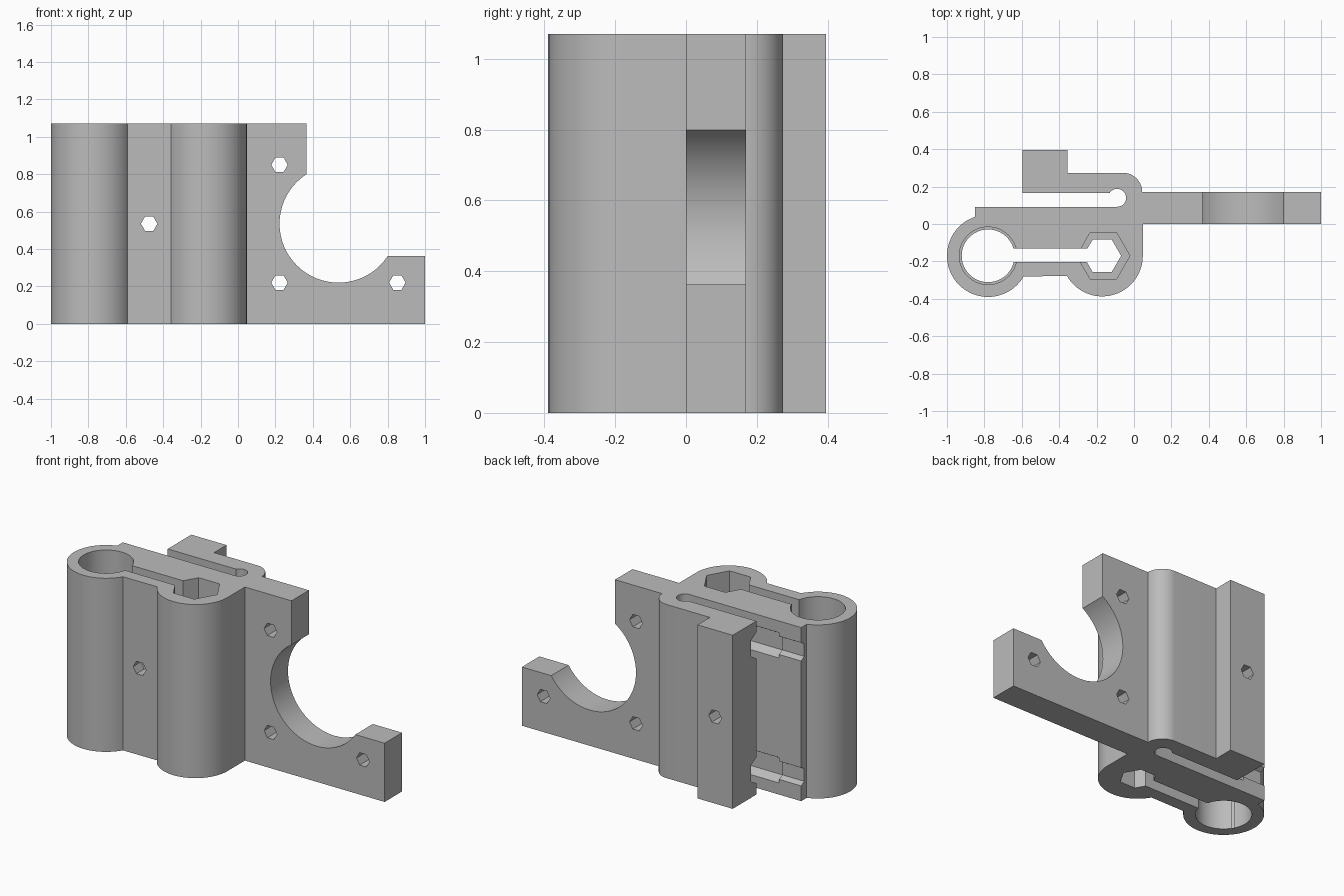
import bpy
import bmesh
from math import cos, sin, radians
from mathutils import Matrix, Vector

if "Cube" in bpy.data.objects:
    bpy.data.objects.remove(bpy.data.objects["Cube"])

HEIGHT = 1.07
MID = HEIGHT / 2
ROD = (-0.78, -0.17)      # centre of the bearing boss
NUT = (-0.17, -0.17)      # centre of the nut boss
MOTOR = (0.537, MID)      # centre of the motor opening (x, z)


def arc(center, r, start, end, n):
    steps = [radians(start + (end - start) * i / n) for i in range(n + 1)]
    return [(center[0] + r * cos(a), center[1] + r * sin(a)) for a in steps]


def prism(name, outline, low, high):
    """Extrude an xy outline from z = low to z = high."""
    bm = bmesh.new()
    face = bm.faces.new([bm.verts.new((x, y, low)) for x, y in outline])
    new = bmesh.ops.extrude_face_region(bm, geom=[face])["geom"]
    verts = [v for v in new if isinstance(v, bmesh.types.BMVert)]
    bmesh.ops.translate(bm, verts=verts, vec=(0, 0, high - low))
    bmesh.ops.recalc_face_normals(bm, faces=bm.faces)
    mesh = bpy.data.meshes.new(name)
    bm.to_mesh(mesh)
    bm.free()
    obj = bpy.data.objects.new(name, mesh)
    bpy.context.collection.objects.link(obj)
    return obj


def box(x0, x1, y0, y1, low, high):
    return prism("cutter", [(x0, y0), (x1, y0), (x1, y1), (x0, y1)], low, high)


def bore(axis, start, r, length, sides, turn=0):
    """Round or hexagonal cutter that runs along an axis from a start point."""
    ring = arc((0, 0), r, turn, turn + 360, sides)[:-1]
    obj = prism("cutter", ring, 0, length)
    spin = {"X": Matrix.Rotation(radians(90), 4, "Y"),
            "Y": Matrix.Rotation(radians(-90), 4, "X"),
            "Z": Matrix.Identity(4)}[axis]
    obj.data.transform(Matrix.Translation(Vector(start)) @ spin)
    return obj


def cut(target, cutter):
    cutter.hide_render = True
    mod = target.modifiers.new("cut", "BOOLEAN")
    mod.operation = "DIFFERENCE"
    mod.solver = "EXACT"
    mod.object = cutter
    bpy.context.view_layer.objects.active = target
    bpy.ops.object.modifier_apply(modifier=mod.name)
    bpy.data.objects.remove(cutter)


# Body: two bosses, motor plate, and rod clamp arm in one profile
outline = arc(NUT, 0.217, -150, 0, 32)
outline += [(0.047, 0), (1, 0), (1, 0.17)]
outline += arc((-0.06, 0.17), 0.104, 0, 90, 16)
outline += [(-0.355, 0.274), (-0.355, 0.395), (-0.595, 0.395), (-0.595, 0.165)]
outline += arc((-0.09, 0.14), 0.048, 148, -90, 24)
outline += [(-0.85, 0.092)]
outline += arc(ROD, 0.22, 108.6, 330, 40)
body = prism("carriage_bracket", outline, 0, HEIGHT)

# Motor opening in the plate
cut(body, box(0.365, 1.5, -0.1, 0.3, 0.362, 1.5))
cut(body, bore("Y", (MOTOR[0], -0.1, MOTOR[1]), 0.315, 0.4, 64))

# Bearing bore, with a narrow lip at mid height
cut(body, bore("Z", (*ROD, -0.1), 0.141, 1.5, 64))
cut(body, bore("Z", (*ROD, -0.1), 0.154, MID + 0.02, 64))
cut(body, bore("Z", (*ROD, MID + 0.08), 0.154, 1, 64))

# Screw passage, nut trap, and the slit between the bores
cut(body, bore("Z", (*NUT, -0.1), 0.101, 1.5, 6))
cut(body, bore("Z", (NUT[0] + 0.006, NUT[1], HEIGHT - 0.3), 0.142, 1, 6))
cut(body, box(-0.7, -0.2, -0.203, -0.13, -0.1, 1.5))

# Stepped hexagonal rod sockets in the clamp gap
for z in (0.15, HEIGHT - 0.15):
    cut(body, bore("X", (-0.87, 0.13, z), 0.078, 0.3, 6))
    cut(body, bore("X", (-0.7, 0.13, z), 0.1, 0.35, 6))

# Hexagonal screw holes through the plate and the clamp
offset = 0.315
for x, z in ((MOTOR[0] - offset, MID - offset), (MOTOR[0] - offset, MID + offset),
             (MOTOR[0] + offset, MID - offset), (-0.475, MID)):
    cut(body, bore("Y", (x, -0.6, z), 0.044, 1.2, 6))

# Plain grey plastic
grey = bpy.data.materials.new("grey_plastic")
grey.use_nodes = True
colour = (0.5, 0.5, 0.5, 1)
grey.diffuse_color = colour
grey.node_tree.nodes["Principled BSDF"].inputs["Base Color"].default_value = colour
body.data.materials.clear()
body.data.materials.append(grey)
for face in body.data.polygons:
    face.material_index = 0

bpy.ops.object.select_all(action="DESELECT")
body.select_set(True)
bpy.context.view_layer.objects.active = body
bpy.ops.object.shade_smooth_by_angle(angle=radians(25))
